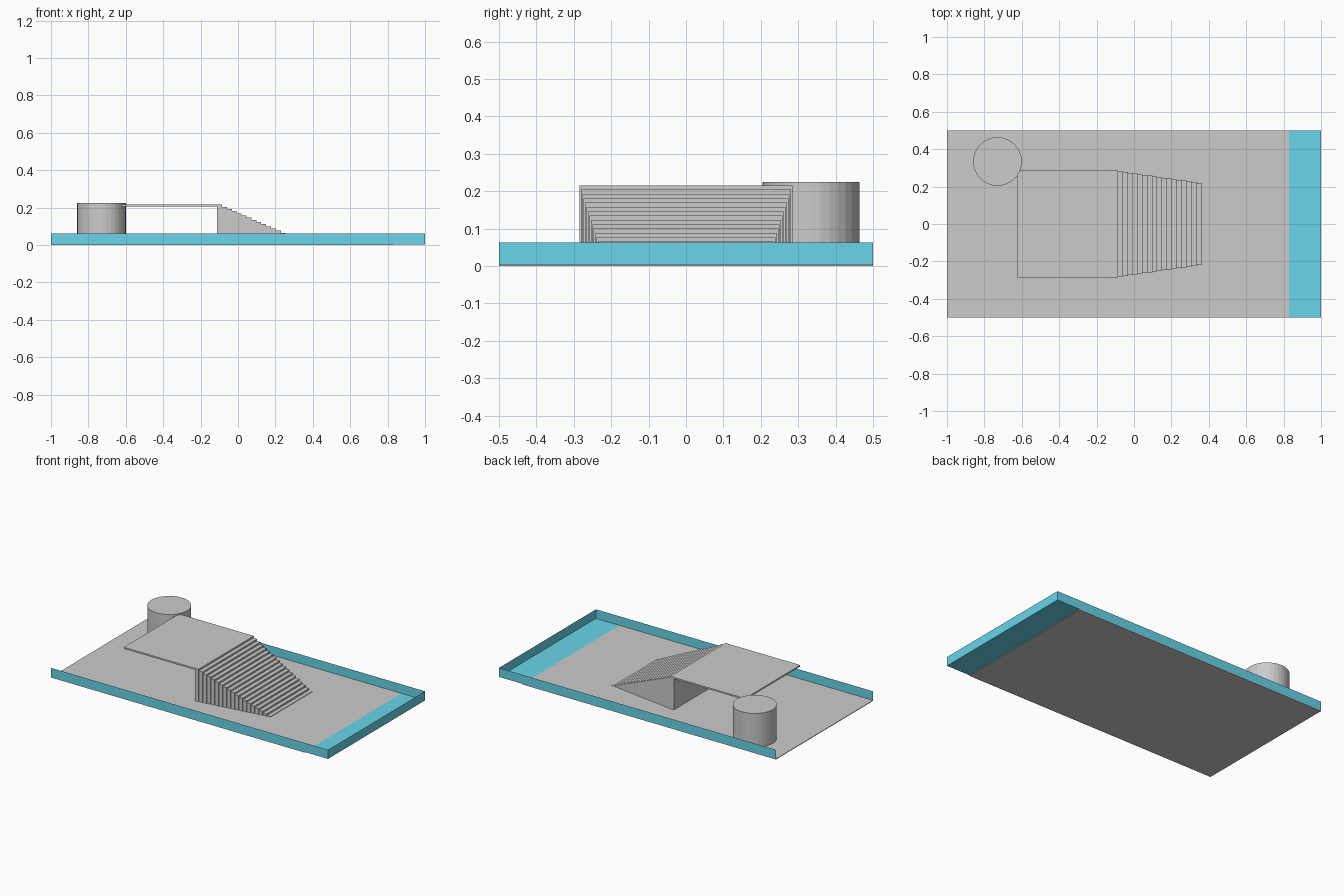
import bpy

if "Cube" in bpy.data.objects:
    bpy.data.objects.remove(bpy.data.objects["Cube"])

teal = bpy.data.materials.new("teal")
teal.diffuse_color = (0.14, 0.66, 0.82, 1)
teal.use_nodes = True
teal.node_tree.nodes["Principled BSDF"].inputs["Base Color"].default_value = teal.diffuse_color


def box(name, x0, x1, y0, y1, z0, z1):
    bpy.ops.mesh.primitive_cube_add(
        size=1, location=((x0 + x1) / 2, (y0 + y1) / 2, (z0 + z1) / 2))
    ob = bpy.context.object
    ob.name = name
    ob.scale = (x1 - x0, y1 - y0, z1 - z0)
    return ob


def sheet(name, corners):
    me = bpy.data.meshes.new(name)
    me.from_pydata(corners, [], [(0, 1, 2, 3)])
    me.materials.append(teal)
    ob = bpy.data.objects.new(name, me)
    bpy.context.collection.objects.link(ob)
    return ob


FLOOR, RIM = 0.004, 0.063
TOP = 0.216

# Thin floor slab, open at the left end
box("floor", -1, 0.83, -0.5, 0.5, 0, FLOOR)

# Teal floor strip and thin walls on three sides
sheet("floor_strip", [(0.83, -0.5, FLOOR), (1, -0.5, FLOOR),
                      (1, 0.5, FLOOR), (0.83, 0.5, FLOOR)])
for name, a, b in (("front_wall", (-1, -0.5), (1, -0.5)),
                   ("right_wall", (1, -0.5), (1, 0.5)),
                   ("back_wall", (1, 0.5), (-1, 0.5))):
    sheet(name, [(*a, FLOOR), (*b, FLOOR), (*b, RIM), (*a, RIM)])

# Overhanging platform
box("platform", -0.625, -0.112, -0.285, 0.285, TOP - 0.01, TOP)

# Staircase, narrowing towards the bottom
STEPS, RUN = 19, 0.0262
for i in range(STEPS):
    x = -0.112 + i * RUN
    w = 0.285 - 0.069 * i / (STEPS - 1)
    box(f"step_{i + 1}", x, x + RUN, -w, w, FLOOR, TOP - i * 0.0116)

# Round tower in the back left corner
bpy.ops.mesh.primitive_cylinder_add(
    vertices=32, radius=0.13, depth=0.225 - FLOOR,
    location=(-0.73, 0.334, (0.225 + FLOOR) / 2))
bpy.context.object.name = "round_tower"
